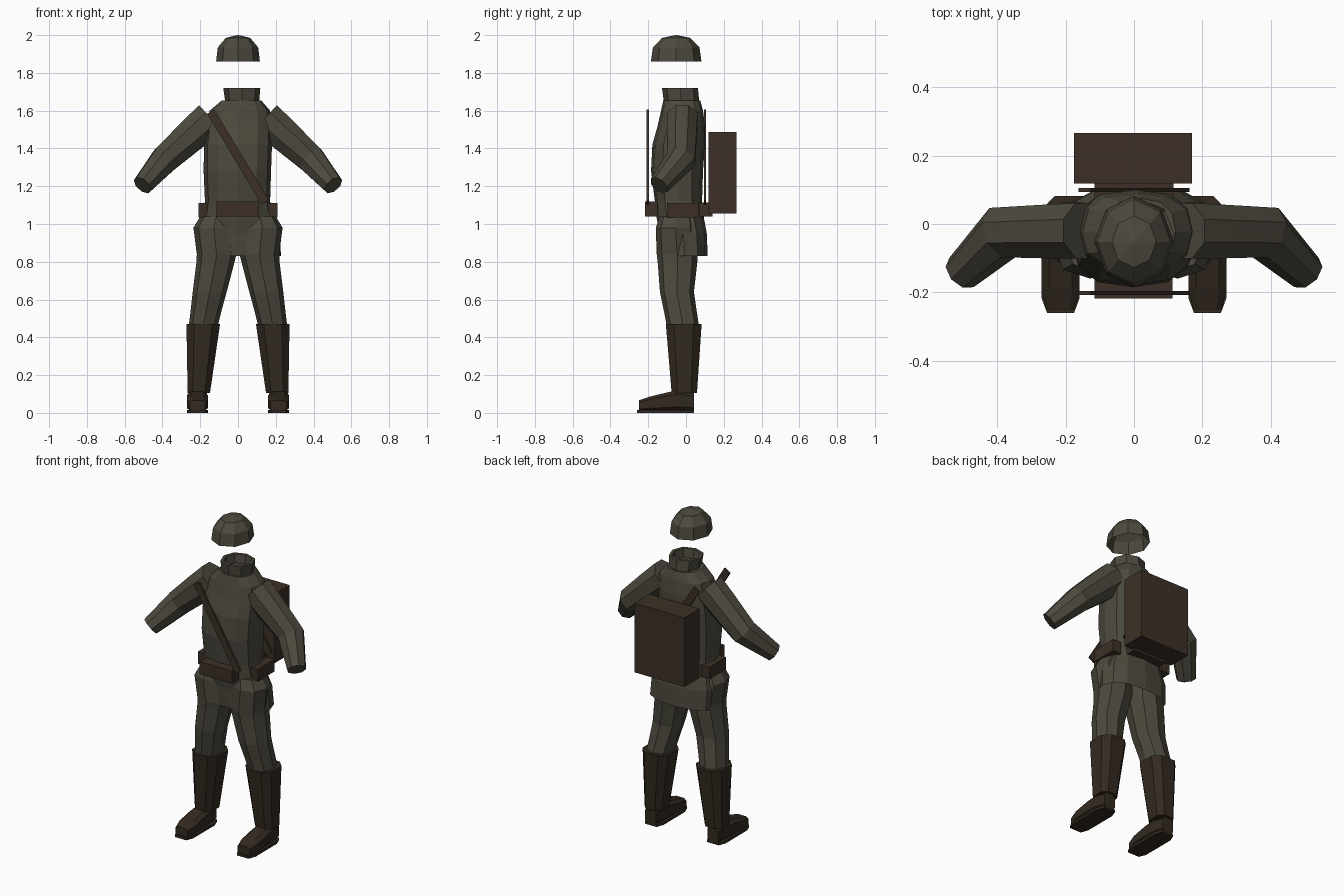
import bpy, bmesh, math
from mathutils import Vector

cube = bpy.data.objects.get("Cube")
if cube:
    bpy.data.objects.remove(cube, do_unlink=True)


def material(name, rgb):
    m = bpy.data.materials.new(name)
    m.use_nodes = True
    m.diffuse_color = (*rgb, 1)
    m.node_tree.nodes["Principled BSDF"].inputs["Base Color"].default_value = (*rgb, 1)
    return m


CLOTH = material("olive cloth", (0.073, 0.067, 0.048))
LEATHER = material("brown leather", (0.045, 0.030, 0.020))
BOOT = material("dark boot leather", (0.033, 0.023, 0.015))


def finish(name, bm, mat):
    bmesh.ops.recalc_face_normals(bm, faces=bm.faces)
    me = bpy.data.meshes.new(name)
    bm.to_mesh(me)
    bm.free()
    me.materials.append(mat)
    ob = bpy.data.objects.new(name, me)
    bpy.context.collection.objects.link(ob)
    return ob


def ring(centre, u, v, n, power=1.0, turn=0.0):
    """Closed rounded outline spanned by the half-axes u and v."""
    pts = []
    for i in range(n):
        a = 2 * math.pi * (i + turn) / n
        c, s = math.cos(a), math.sin(a)
        pts.append(centre + u * math.copysign(abs(c) ** power, c)
                   + v * math.copysign(abs(s) ** power, s))
    return pts


def loft(name, rings, mat, caps=(True, True)):
    bm = bmesh.new()
    rows = [[bm.verts.new(p) for p in r] for r in rings]
    n = len(rows[0])
    for a, b in zip(rows, rows[1:]):
        for i in range(n):
            j = (i + 1) % n
            bm.faces.new((a[i], a[j], b[j], b[i]))
    for row, wanted in zip((rows[0], rows[-1]), caps):
        if wanted:
            bm.faces.new(row)
    return finish(name, bm, mat)


def level(z, x0, x1, y0, y1, n=8, power=1.0, turn=0.0):
    """Horizontal ring from its extents."""
    return ring(Vector(((x0 + x1) / 2, (y0 + y1) / 2, z)),
                Vector(((x1 - x0) / 2, 0, 0)), Vector((0, (y1 - y0) / 2, 0)), n, power, turn)


def box(name, lo, hi, mat):
    bm = bmesh.new()
    bmesh.ops.create_cube(bm, size=1)
    lo, hi = Vector(lo), Vector(hi)
    for v in bm.verts:
        v.co = Vector([l + (h - l) * (c + 0.5) for l, h, c in zip(lo, hi, v.co)])
    return finish(name, bm, mat)


# Helmet: open eight-sided shell
helmet = [(1.86, 1.0), (1.935, 0.92), (1.985, 0.56), (2.0, 0.03)]
loft("helmet", [level(z, -0.116 * r, 0.116 * r, -0.052 - 0.134 * r, -0.052 + 0.134 * r)
                for z, r in helmet], CLOTH, (False, True))

# Coat: torso with a skirt open at the hem
coat = [(0.83, -0.205, 0.228, -0.13, 0.115), (0.95, -0.21, 0.22, -0.14, 0.11),
        (1.03, -0.19, 0.19, -0.155, 0.095), (1.12, -0.175, 0.17, -0.165, 0.085),
        (1.28, -0.182, 0.175, -0.185, 0.09), (1.42, -0.18, 0.18, -0.178, 0.1),
        (1.52, -0.17, 0.18, -0.15, 0.1), (1.60, -0.15, 0.17, -0.132, 0.09),
        (1.655, -0.085, 0.122, -0.12, 0.075)]
loft("coat", [level(*r, n=12, power=0.8) for r in coat], CLOTH, (False, True))

# Collar: standing band with a hollow inside
collar = [(1.65, -0.068, 0.112, -0.118, 0.07), (1.72, -0.078, 0.118, -0.127, 0.063),
          (1.72, -0.06, 0.10, -0.108, 0.045), (1.665, -0.055, 0.095, -0.10, 0.04)]
loft("collar", [level(*r, n=8, power=0.9) for r in collar], CLOTH)

# Belt plates on the four sides of the waist
box("belt_front", (-0.115, -0.218, 1.04), (0.112, -0.15, 1.118), LEATHER)
box("belt_back", (-0.115, 0.07, 1.04), (0.115, 0.14, 1.115), LEATHER)

# Backpack
box("backpack", (-0.175, 0.118, 1.055), (0.17, 0.267, 1.487), LEATHER)

# Shoulder strap: one diagonal band in front and one behind
for name, y in (("strap_front", -0.202), ("strap_back", 0.1)):
    strap = box(name, (-0.022, y - 0.006, -0.28), (0.022, y + 0.006, 0.28), LEATHER)
    strap.rotation_euler.y = math.radians(-31)
    strap.location = (0.0, 0, 1.355)

for side, s in (("right", -1), ("left", 1)):

    def sided(z, inner, outer, y0, y1, **kw):
        return level(z, *sorted((s * inner, s * outer)), y0, y1, **kw)

    # Belt side plate
    xs = sorted((s * 0.15, s * 0.208))
    box(side + "_belt_side", (xs[0], -0.10, 1.035), (xs[1], 0.065, 1.11), LEATHER)

    # Sleeve: shoulder to elbow to cuff
    path = [Vector((s * x, y, z)) for x, y, z in
            ((0.145, -0.02, 1.56), (0.24, -0.022, 1.475),
             (0.385, -0.025, 1.345), (0.505, -0.142, 1.205))]
    radii = [(0.10, 0.088), (0.094, 0.085), (0.08, 0.082), (0.056, 0.056)]
    rings = []
    for i, p in enumerate(path):
        t = (path[min(i + 1, 3)] - path[max(i - 1, 0)]).normalized()
        v = t.cross(Vector((s, 0, 1))).normalized()
        u = v.cross(t)
        rings.append(ring(p, u * radii[i][0], v * radii[i][1], 8, turn=0.5))
    loft(side + "_sleeve", rings, CLOTH)

    # Trouser leg
    leg = [(1.04, 0.03, 0.20, -0.14, 0.04), (0.98, 0.02, 0.236, -0.16, 0.05),
           (0.84, 0.008, 0.218, -0.155, 0.06), (0.80, 0.018, 0.22, -0.15, 0.06),
           (0.64, 0.06, 0.24, -0.138, 0.042), (0.53, 0.09, 0.252, -0.115, 0.058),
           (0.45, 0.11, 0.262, -0.10, 0.07)]
    loft(side + "_trouser_leg", [sided(*r, power=0.85) for r in leg], CLOTH)

    # Boot shaft
    shaft = [(0.47, 0.09, 0.278, -0.112, 0.088), (0.105, 0.145, 0.27, -0.08, 0.062)]
    loft(side + "_boot_shaft", [sided(*r, power=0.7, turn=0.5) for r in shaft], BOOT)

    # Boot foot: sections from heel to toe, then a flat sole
    foot = [(0.042, 0.040, 0.10), (-0.03, 0.054, 0.115), (-0.09, 0.058, 0.105),
            (-0.19, 0.058, 0.08), (-0.25, 0.044, 0.06)]
    loft(side + "_boot_foot",
         [ring(Vector((s * 0.215, y, 0.008 + h / 2)), Vector((w, 0, 0)),
               Vector((0, 0, h / 2)), 8, power=0.55, turn=0.5) for y, w, h in foot], BOOT)
    loft(side + "_boot_sole",
         [sided(z, 0.157, 0.273, -0.265, 0.046, power=0.4, turn=0.5) for z in (0.0, 0.016)], BOOT)
